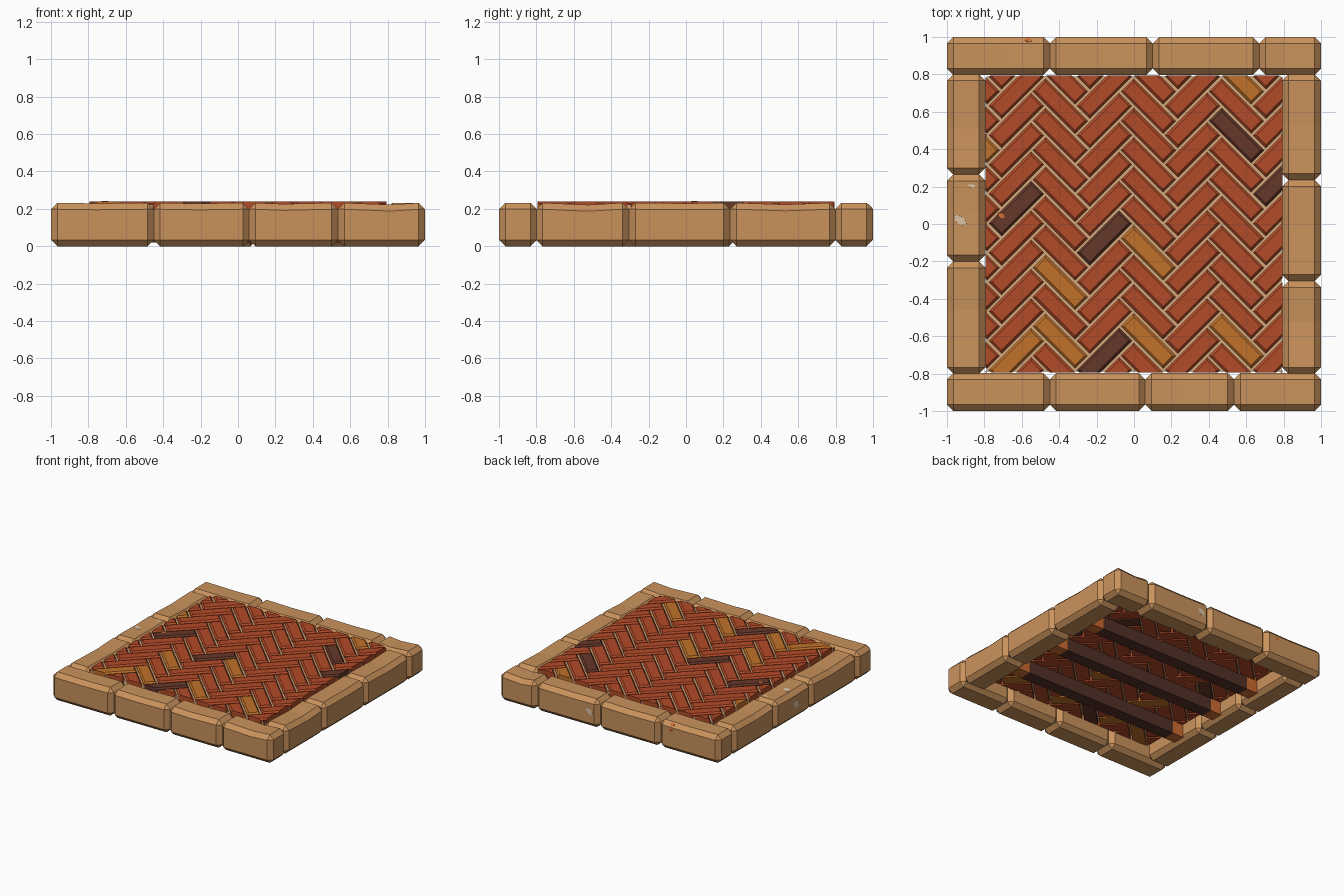
import bpy, bmesh, math, random
from mathutils import Matrix, Vector

random.seed(4)
old = bpy.data.objects.get("Cube")
if old:
    bpy.data.objects.remove(old, do_unlink=True)


def material(name, rgb):
    m = bpy.data.materials.new(name)
    m.use_nodes = True
    m.diffuse_color = (*rgb, 1)
    bsdf = next(n for n in m.node_tree.nodes if n.type == 'BSDF_PRINCIPLED')
    bsdf.inputs["Base Color"].default_value = (*rgb, 1)
    bsdf.inputs["Roughness"].default_value = 0.9
    return m


tan = material("tan stone", (0.59, 0.29, 0.108))
red = material("red brick", (0.45, 0.07, 0.021))
dark = material("dark brick", (0.13, 0.038, 0.022))
ochre = material("ochre brick", (0.53, 0.165, 0.023))
sand = material("sand mortar", (0.66, 0.4, 0.2))
wood = material("dark wood", (0.085, 0.03, 0.02))
pale = material("pale lichen", (0.72, 0.55, 0.38))
orange = material("orange stain", (0.62, 0.15, 0.03))


def box(lo, hi):
    """A bmesh box between two corners."""
    bm = bmesh.new()
    bmesh.ops.create_cube(bm, size=1)
    lo, hi = Vector(lo), Vector(hi)
    for v in bm.verts:
        v.co = Vector([(lo[i] + hi[i]) / 2 + v.co[i] * (hi[i] - lo[i]) for i in range(3)])
    return bm


def split(bm, co, normal, clear=False):
    return bmesh.ops.bisect_plane(bm, geom=bm.verts[:] + bm.edges[:] + bm.faces[:],
                                  plane_co=co, plane_no=normal, clear_outer=clear)


def finish(name, bm, *mats):
    bmesh.ops.recalc_face_normals(bm, faces=bm.faces)
    mesh = bpy.data.meshes.new(name)
    bm.to_mesh(mesh)
    bm.free()
    for m in mats:
        mesh.materials.append(m)
    ob = bpy.data.objects.new(name, mesh)
    bpy.context.collection.objects.link(ob)


# Border stones: chamfered blocks, slightly worn down at the middle of the top
TOP = 0.232


def stone(name, lo, hi, axis):
    bm = box(lo, hi)
    bmesh.ops.bevel(bm, geom=bm.edges[:], offset=0.034, segments=1, affect='EDGES')
    mid = (Vector(lo) + Vector(hi)) / 2
    mid[axis] += random.uniform(-0.06, 0.06)
    cut = split(bm, mid, Vector([1 if i == axis else 0 for i in range(3)]))
    wear = random.uniform(0.002, 0.012)
    for v in cut["geom_cut"]:
        if isinstance(v, bmesh.types.BMVert) and v.co.z > TOP / 2:
            v.co.z -= wear
    finish(name, bm, tan)


rows = {
    "front": (0, -1, -0.797, [-1, -0.45, 0.06, 0.535, 1]),
    "back": (0, 0.797, 1, [-1, -0.45, 0.1, 0.67, 1]),
    "right": (1, -1, -0.795, [-0.8, -0.2, 0.265, 0.8]),
    "left": (1, 0.792, 1, [-0.8, -0.305, 0.235, 0.8]),
}
for side, (axis, near, far, joints) in rows.items():
    for n, (a, b) in enumerate(zip(joints, joints[1:])):
        lo, hi = ((a, near), (b, far)) if axis == 0 else ((near, a), (far, b))
        stone(f"{side}_border_stone_{n + 1}", (*lo, 0), (*hi, TOP), axis)

# Herringbone bricks, three times as long as wide, trimmed to the square
HALF = 0.793
BASE = 0.125
WIDTH = 0.111
LENGTH = 3 * WIDTH
GAP = 0.015
STEP_X, STEP_Y = LENGTH * math.sqrt(2), WIDTH * math.sqrt(2)
# Odd-coloured bricks by (lean, column, row)
odd = {(1, 0, 0): 1, (1, -1, 1): 1, (1, 0, -4): 1, (1, 2, 2): 1, (-1, 1, 4): 1,
       (-1, 0, 0): 2, (-1, -1, -1): 2, (-1, -1, -3): 2, (-1, 0, -3): 2,
       (-1, 1, -3): 2, (-1, 1, 6): 2, (1, -1, -4): 2, (-1, -2, 4): 2}


def brick(lean, x, y):
    bm = box((-(LENGTH - GAP) / 2, -(WIDTH - GAP) / 2, BASE),
             ((LENGTH - GAP) / 2, (WIDTH - GAP) / 2, 0.24))
    rim = [e for e in bm.edges if all(v.co.z > 0.23 for v in e.verts)]
    bmesh.ops.bevel(bm, geom=rim, offset=0.012, segments=1, affect='EDGES')
    bm.transform(Matrix.Translation((x, y, 0)) @ Matrix.Rotation(lean * math.pi / 4, 4, 'Z'))
    for n in ((1, 0, 0), (-1, 0, 0), (0, 1, 0), (0, -1, 0)):
        split(bm, Vector(n) * HALF, n, clear=True)
        open_edges = [e for e in bm.edges if e.is_boundary]
        if open_edges:
            bmesh.ops.holes_fill(bm, edges=open_edges)
    return bm


panel = bmesh.new()
for lean, x0, y0 in ((1, -0.158, -0.075), (-1, 0.077, -0.155)):
    for col in range(-3, 4):
        for row in range(-7, 8):
            x, y = x0 + col * STEP_X, y0 + row * STEP_Y
            if max(abs(x), abs(y)) > HALF + 0.16:
                continue
            bm = brick(lean, x, y)
            for f in bm.faces:
                f.material_index = odd.get((lean, col, row), 0)
            part = bpy.data.meshes.new("brick_part")
            bm.to_mesh(part)
            bm.free()
            panel.from_mesh(part)
            bpy.data.meshes.remove(part)
finish("herringbone_bricks", panel, red, dark, ochre)

# Mortar sheet between the bricks
finish("mortar", box((-0.789, -0.789, 0.16), (0.789, 0.789, 0.222)), sand)

# Support beams below, running side to side, with orange ends
for n, y in enumerate((-0.43, 0.01, 0.43)):
    bm = box((-0.8, y - 0.05, 0.02), (0.8, y + 0.05, BASE + 0.003))
    for x in (-0.7, 0.7):
        split(bm, (x, 0, 0), (1, 0, 0))
    for f in bm.faces:
        f.material_index = 1 if abs(f.calc_center_median().x) > 0.7 else 0
    finish(f"support_beam_{n + 1}", bm, wood, orange)


# Pale lichen patches and orange stains lying on the stones
def patch(name, centre, normal, size, mat):
    bm = bmesh.new()
    bmesh.ops.create_cone(bm, cap_ends=True, segments=7, radius1=1, radius2=0.95, depth=0.005)
    bm.transform(Matrix.Translation(centre)
                 @ Vector(normal).to_track_quat('Z', 'Y').to_matrix().to_4x4()
                 @ Matrix.Rotation(-0.6, 4, 'Z') @ Matrix.Diagonal((*size, 1, 1)))
    finish(name, bm, mat)


UP, BACK, RIGHT = (0, 0, 1), (0, 1, 0), (-1, 0, 0)
patch("lichen_back_top", (0.18, 0.9, TOP - 0.004), UP, (0.045, 0.027), pale)
patch("lichen_right_top", (-0.93, 0.02, TOP - 0.004), UP, (0.04, 0.022), pale)
patch("lichen_right_inner", (-0.87, 0.21, TOP - 0.003), UP, (0.025, 0.016), pale)
patch("lichen_back_side", (0.18, 0.998, 0.13), BACK, (0.035, 0.025), pale)
patch("lichen_right_side", (-0.998, 0.0, 0.12), RIGHT, (0.04, 0.028), pale)
patch("stain_back_side", (-0.56, 0.998, 0.17), BACK, (0.02, 0.016), orange)
patch("stain_back_chamfer", (-0.565, 0.983, TOP - 0.019), (0, 1, 1), (0.02, 0.016), orange)
patch("stain_brick", (-0.71, 0.045, 0.239), UP, (0.022, 0.015), orange)
